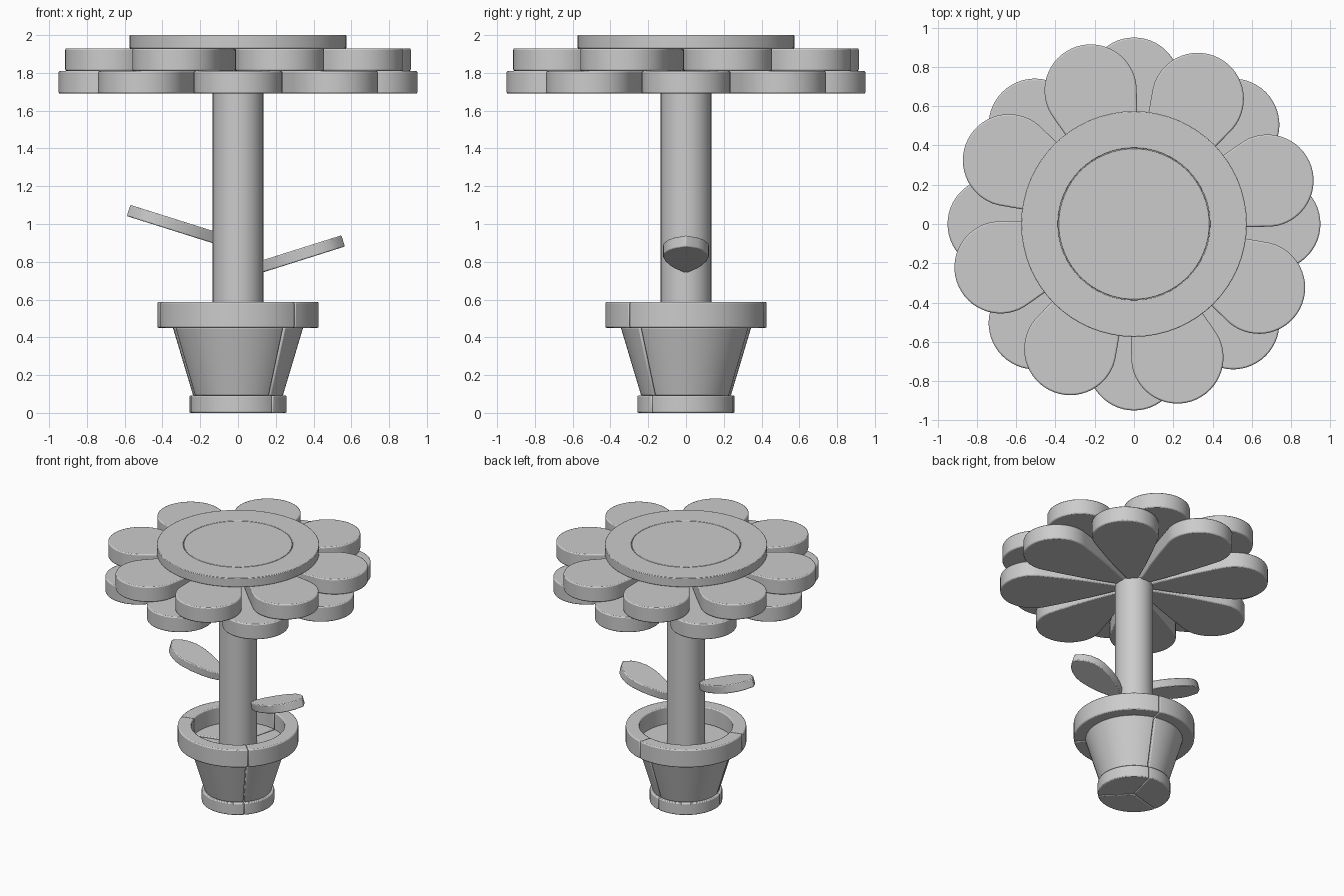
import bpy, bmesh
from math import sin, cos, pi, radians, asin
from mathutils import Matrix

if "Cube" in bpy.data.objects:
    bpy.data.objects.remove(bpy.data.objects["Cube"])


def finish(name, bm, bevel=0.006, matrix=None):
    bmesh.ops.recalc_face_normals(bm, faces=bm.faces)
    mesh = bpy.data.meshes.new(name)
    bm.to_mesh(mesh)
    bm.free()
    obj = bpy.data.objects.new(name, mesh)
    bpy.context.collection.objects.link(obj)
    if matrix is not None:
        obj.matrix_world = matrix
    if bevel:
        mod = obj.modifiers.new("soft_edges", 'BEVEL')
        mod.width = bevel
        mod.segments = 2
        mod.limit_method = 'ANGLE'
        mod.angle_limit = radians(40)
    bpy.ops.object.select_all(action='DESELECT')
    obj.select_set(True)
    bpy.context.view_layer.objects.active = obj
    bpy.ops.object.shade_smooth_by_angle(angle=radians(35))
    return obj


def loft(name, low, high, z0, z1, bevel=0.006, matrix=None):
    """Solid between a bottom outline and a matching top outline."""
    bm = bmesh.new()
    a = [bm.verts.new((x, y, z0)) for x, y in low]
    b = [bm.verts.new((x, y, z1)) for x, y in high]
    bm.faces.new(a[::-1])
    bm.faces.new(b)
    n = len(a)
    for i in range(n):
        j = (i + 1) % n
        bm.faces.new((a[i], a[j], b[j], b[i]))
    return finish(name, bm, bevel, matrix)


def circle(r, n=64):
    return [(r * cos(2 * pi * i / n), r * sin(2 * pi * i / n)) for i in range(n)]


def sector(r_out, r_in, start, gap, n=24):
    """Outline of a third of a disc or ring, with a small seam gap."""
    def arc(r):
        a0 = start + gap / r
        a1 = start + 2 * pi / 3 - gap / r
        return [(r * cos(a0 + (a1 - a0) * i / n), r * sin(a0 + (a1 - a0) * i / n))
                for i in range(n + 1)]
    if r_in:
        return arc(r_out) + arc(r_in)[::-1]
    mid = start + pi / 3
    return arc(r_out) + [(gap * cos(mid), gap * sin(mid))]


# Pot made of three wedge pieces per tier
for k in range(3):
    s = radians(-45 + 120 * k)
    foot = sector(0.257, 0, s, 0.001)
    loft(f"pot_foot_{k}", foot, foot, 0.0, 0.093, 0.007)
    loft(f"pot_wall_{k}", sector(0.237, 0, s, 0.003), sector(0.346, 0, s, 0.003),
         0.09, 0.455, 0.009)
    rim = sector(0.427, 0.33, s, 0.001)
    loft(f"pot_rim_{k}", rim, rim, 0.45, 0.588, 0.008)

# Stem
loft("stem", circle(0.134), circle(0.134), 0.45, 1.70, 0)

# Leaves: narrow at the stem, widest near the blunt tip
side = [(0.08, 0.06), (0.14, 0.088), (0.21, 0.11), (0.28, 0.122),
        (0.34, 0.119), (0.40, 0.095), (0.44, 0.062)]
leaf = [(0, 0)] + [(u, -w) for u, w in side] + [(0.475, 0)] + \
       [(u, w) for u, w in reversed(side)]
for name, turn, z, length in (("leaf_right", 0, 0.768, 1.0), ("leaf_left", pi, 0.922, 1.05)):
    m = (Matrix.Rotation(turn, 4, 'Z') @ Matrix.Translation((0.105, 0, z))
         @ Matrix.Rotation(radians(-17.5), 4, 'Y'))
    pts = [(u * length, w) for u, w in leaf]
    loft(name, pts, pts, -0.031, 0.031, 0.006, m)

# Petals: teardrops with a round outer end and a point at the stem
R, C, TIP = 0.235, 0.715, 0.03
half = pi / 2 + asin(R / (C - TIP))
petal = [(TIP, 0)]
for i in range(33):
    t = -half + 2 * half * i / 32
    petal.append((C + R * cos(t), R * sin(t)))
# slight bulge of both flanks
d = petal[1]
flank = []
for f in (0.25, 0.5, 0.75):
    flank.append((TIP + (d[0] - TIP) * f, d[1] * f - 0.012 * sin(pi * f)))
petal = petal[:1] + flank + petal[1:] + [(x, -y) for x, y in reversed(flank)]
for layer, z0, offset in (("lower", 1.69, 0), ("upper", 1.81, 18)):
    for k in range(8):
        loft(f"{layer}_petal_{k}", petal, petal, z0, z0 + 0.12, 0.008,
             Matrix.Rotation(radians(offset + 45 * k), 4, 'Z'))

# Flower centre: outer ring with a flush inner disc
bm = bmesh.new()
rings = [[bm.verts.new((x, y, z)) for x, y in circle(r)]
         for r, z in ((0.575, 1.93), (0.575, 2.0), (0.387, 2.0), (0.387, 1.93))]
for a in range(4):
    p, q = rings[a], rings[(a + 1) % 4]
    for i in range(64):
        j = (i + 1) % 64
        bm.faces.new((p[i], p[j], q[j], q[i]))
finish("flower_ring", bm, 0.004)
loft("flower_disc", circle(0.385), circle(0.385), 1.93, 2.0, 0.003)
